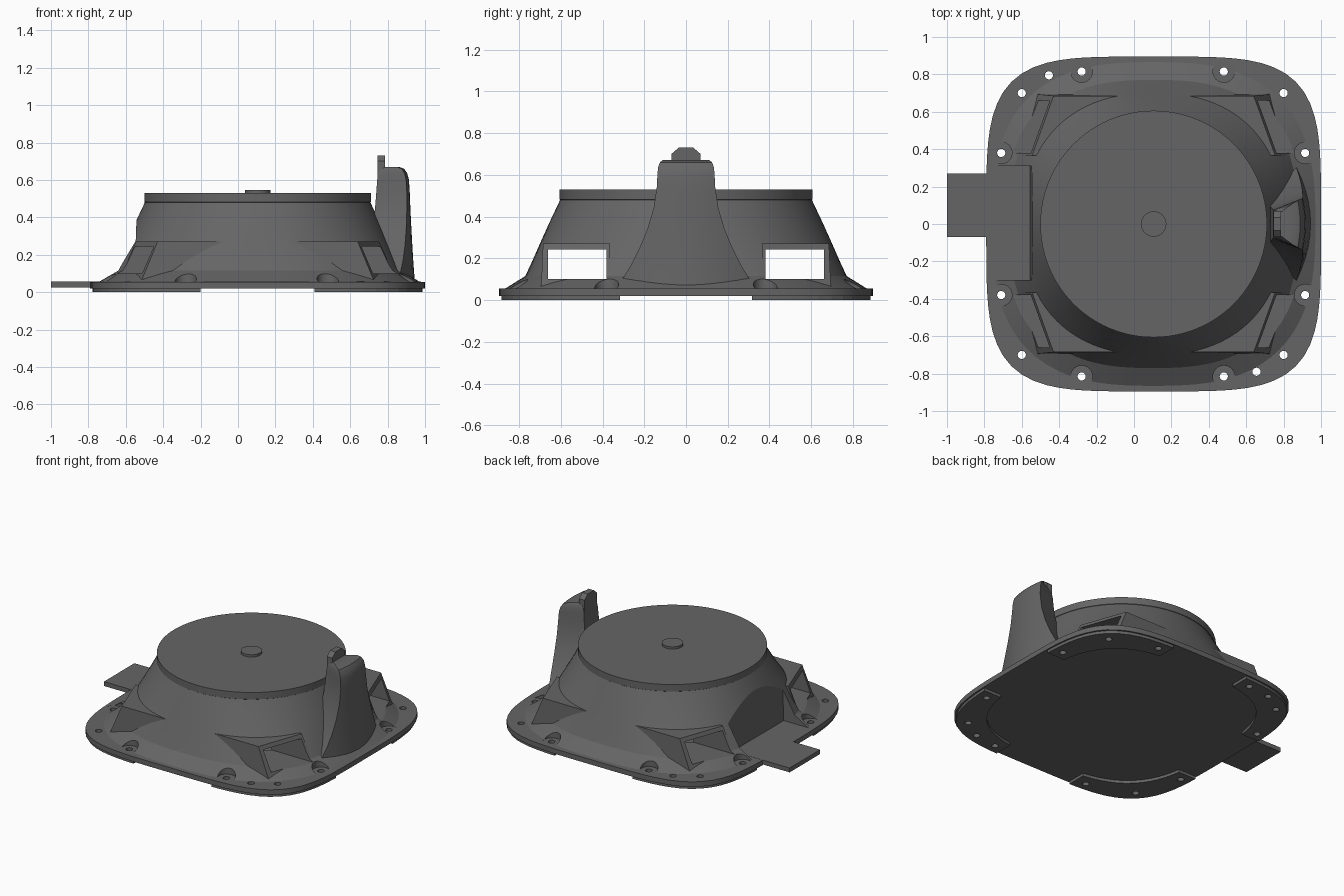
import bpy, bmesh
from math import cos, sin, pi

if "Cube" in bpy.data.objects:
    bpy.data.objects.remove(bpy.data.objects["Cube"])

CX = 0.105   # centre of the housing axis
GREY = bpy.data.materials.new("dark_grey")
GREY.diffuse_color = (0.13, 0.13, 0.13, 1)
GREY.use_nodes = True
GREY.node_tree.nodes["Principled BSDF"].inputs["Base Color"].default_value = GREY.diffuse_color


def finish(name, bm):
    bmesh.ops.recalc_face_normals(bm, faces=bm.faces)
    me = bpy.data.meshes.new(name)
    bm.to_mesh(me)
    bm.free()
    me.materials.append(GREY)
    ob = bpy.data.objects.new(name, me)
    bpy.context.collection.objects.link(ob)
    return ob


def loft(name, rings):
    """Skin a stack of equal-length point rings and cap both ends."""
    bm = bmesh.new()
    rows = [[bm.verts.new(p) for p in r] for r in rings]
    n = len(rows[0])
    for a, b in zip(rows, rows[1:]):
        for i in range(n):
            bm.faces.new((a[i], a[(i + 1) % n], b[(i + 1) % n], b[i]))
    bm.faces.new(rows[0][::-1])
    bm.faces.new(rows[-1])
    return finish(name, bm)


def squircle(z, r, n=2.0, x=CX, y=0.0, seg=96):
    pts = []
    for i in range(seg):
        c, s = cos(2 * pi * i / seg), sin(2 * pi * i / seg)
        k = r / (abs(c) ** n + abs(s) ** n) ** (1 / n)
        pts.append((x + k * c, y + k * s, z))
    return pts


def cyl(name, x, y, r, z0, z1, seg=24):
    return loft(name, [squircle(z, r, 2, x, y, seg) for z in (z0, z1)])


def box(name, x0, x1, y0, y1, z0, z1):
    return loft(name, [[(x0, y0, z), (x1, y0, z), (x1, y1, z), (x0, y1, z)] for z in (z0, z1)])


def boolean(ob, tool, op):
    m = ob.modifiers.new("bool", 'BOOLEAN')
    m.operation, m.object, m.solver = op, tool, 'EXACT'
    bpy.context.view_layer.objects.active = ob
    bpy.ops.object.modifier_apply(modifier=m.name)
    bpy.data.objects.remove(tool, do_unlink=True)


def smooth(ob, angle=0.5):
    bpy.ops.object.select_all(action='DESELECT')
    ob.select_set(True)
    bpy.context.view_layer.objects.active = ob
    bpy.ops.object.shade_smooth_by_angle(angle=angle)


# Bell housing: squarish flange and skirt blending into a round rim
housing = loft("housing", [squircle(z, r, n) for z, r, n in (
    (0.02, 0.895, 4.25), (0.055, 0.895, 4.25), (0.056, 0.865, 2.75), (0.115, 0.77, 2.65),
    (0.19, 0.735, 2.5), (0.27, 0.70, 2.3), (0.37, 0.655, 2.1), (0.48, 0.603, 2.0),
    (0.482, 0.606, 2.0), (0.53, 0.606, 2.0))])

# Corner window blocks with slanted outer ends
for sx in (-1, 1):
    for sy in (-1, 1):
        rings = []
        for z, far, near, yo in ((0.04, 0.63, 0.755, 0.695), (0.27, 0.535, 0.65, 0.685)):
            plan = ((0.0, 0.365), (near, 0.365), (far, yo), (0.0, yo))
            rings.append([(CX + sx * x, sy * y, z) for x, y in plan])
        boolean(housing, loft("window_block", rings), 'UNION')

# Hollow inside, and the windows opening along x
boolean(housing, cyl("cavity", CX, 0, 0.57, 0.07, 0.46, 64), 'DIFFERENCE')
for y0, y1 in ((0.38, 0.66), (-0.66, -0.38)):
    boolean(housing, box("window_cut", -0.9, 1.1, y0, y1, 0.1, 0.243), 'DIFFERENCE')

# Flat recess on the left side above the tab
boolean(housing, loft("recess_cut", [
    [(-1.1, -0.30, z), (x, -0.30, z), (x, 0.31, z), (-1.1, 0.31, z)]
    for z, x in ((0.0551, -0.555), (0.6, -0.535))]), 'DIFFERENCE')

# Corner pads under the flange
pads = []
for sx in (-1, 1):
    for sy in (-1, 1):
        pad = loft("corner_pad", [squircle(z, 0.885, 4.25) for z in (0.0, 0.021)])
        boolean(pad, loft("pad_inner", [squircle(z, 0.76, 3.2) for z in (-0.1, 0.1)]), 'DIFFERENCE')
        xs = sorted((CX + sx * 0.305, CX + sx * 1.2))
        ys = sorted((sy * 0.315, sy * 1.2))
        boolean(pad, box("pad_corner", *xs, *ys, -0.2, 0.2), 'INTERSECT')
        pads.append((pad, sx, sy))

# Bolt holes, with round spot faces cut into the skirt
bolts = [(x, s * y) for x, y in ((-0.71, 0.38), (0.915, 0.38), (-0.28, 0.815), (0.48, 0.815),
                                 (-0.6, 0.7), (0.8, 0.7)) for s in (-1, 1)]
for x, y in bolts[:8]:
    boolean(housing, cyl("spot_face", x, y, 0.058, 0.0551, 0.2), 'DIFFERENCE')
for x, y in bolts + [(-0.455, 0.795), (0.655, -0.79)]:
    boolean(housing, cyl("bolt_hole", x, y, 0.022, -0.1, 0.2, 16), 'DIFFERENCE')
    for pad, sx, sy in pads:
        if (x - CX) * sx > 0 and y * sy > 0:
            boolean(pad, cyl("bolt_hole", x, y, 0.022, -0.1, 0.2, 16), 'DIFFERENCE')
smooth(housing, 0.4)

# Small raised disc on the top
smooth(cyl("centre_disc", CX, 0, 0.068, 0.52, 0.546, 32))

# Side tab
box("side_tab", -1.0, -0.5, -0.07, 0.27, 0.025, 0.056)

# Flared tower on the right, with a bowed outer face
rings = []
for z, w, wi, xi, xo in (
        (0.05, 0.335, 0.28, 0.72, 0.946), (0.10, 0.305, 0.25, 0.72, 0.942),
        (0.17, 0.262, 0.20, 0.72, 0.937), (0.25, 0.222, 0.16, 0.72, 0.932),
        (0.34, 0.185, 0.12, 0.72, 0.927), (0.44, 0.155, 0.09, 0.732, 0.922),
        (0.54, 0.140, 0.08, 0.74, 0.918), (0.60, 0.137, 0.077, 0.744, 0.914),
        (0.635, 0.134, 0.074, 0.75, 0.905), (0.66, 0.125, 0.07, 0.765, 0.888),
        (0.67, 0.112, 0.066, 0.79, 0.86)):
    arc = [(xo - 0.8 * (w * t / 5) ** 2, w * t / 5, z) for t in range(-5, 6)]
    rings.append([(xi, wi, z), (xi, -wi, z)] + arc)
smooth(loft("tower", rings), 0.6)

# Chamfered lug on the tower
lug = ((-0.07, 0.6), (0.07, 0.6), (0.07, 0.7), (0.035, 0.73), (-0.035, 0.73), (-0.07, 0.7))
loft("tower_lug", [[(x, y, z) for y, z in lug] for x in (0.745, 0.787)])
